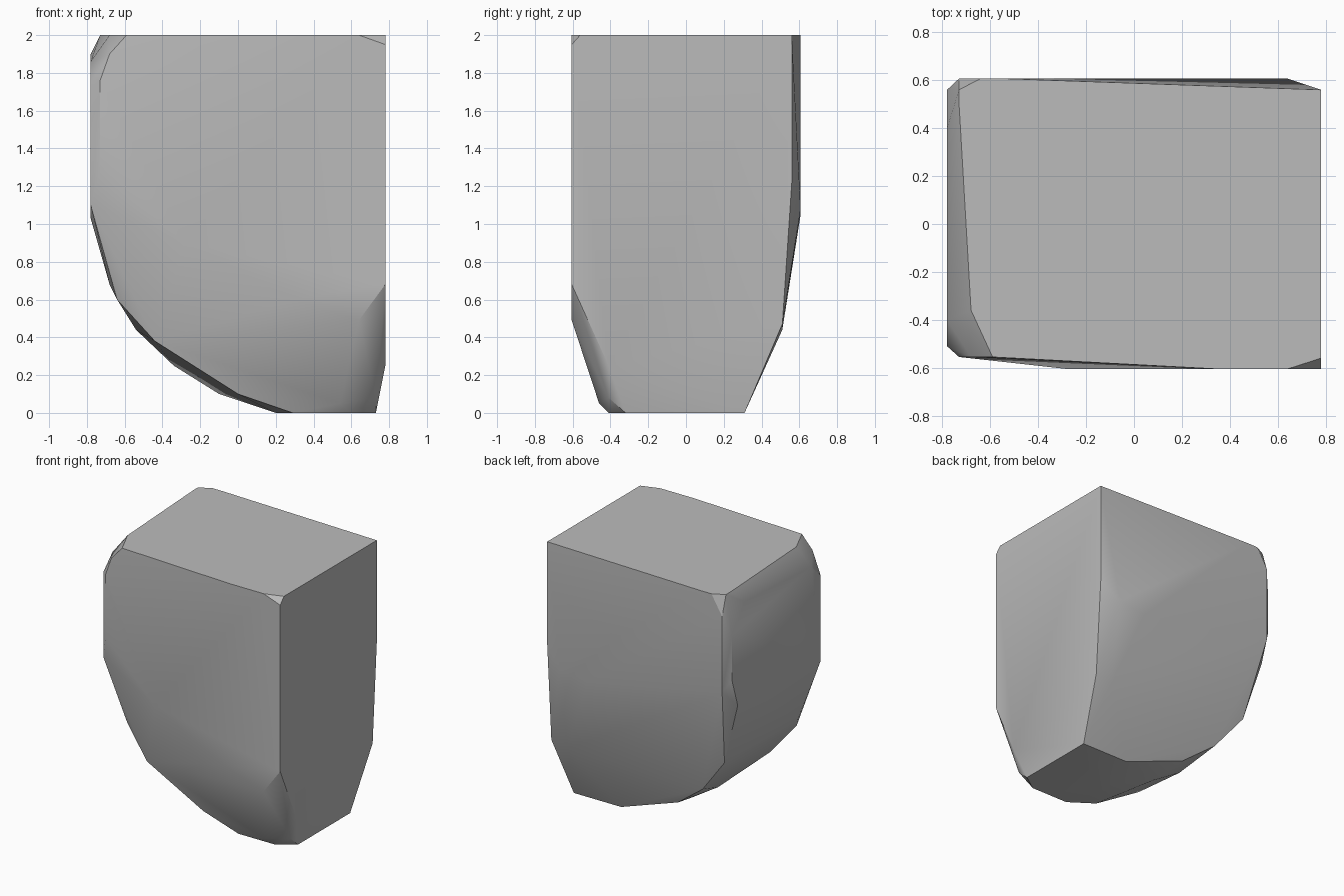
import bpy
import bmesh
import math

default_cube = bpy.data.objects.get("Cube")
if default_cube:
    bpy.data.objects.remove(default_cube, do_unlink=True)

# Extents of the block
RIGHT, LEFT = .78, -.78
FRONT, BACK = -.605, .607
TOP, GROUND = 2, 0


def on_x(x, outline):
    """Place a (y, z) outline on a side plane."""
    return [(x, y, z) for y, z in outline]


def on_y(y, outline):
    """Place an (x, z) outline on a front or back plane."""
    return [(x, y, z) for x, z in outline]


def on_z(z, outline):
    """Place an (x, y) outline on a level plane."""
    return [(x, y, z) for x, y in outline]


def stone_material(name, grey):
    material = bpy.data.materials.new(name)
    material.use_nodes = True
    colour = (grey, grey, grey, 1)
    material.diffuse_color = colour
    shader = material.node_tree.nodes["Principled BSDF"]
    shader.inputs["Base Color"].default_value = colour
    return material


def hull_object(name, points, material):
    """Wrap the outlines in one faceted convex skin."""
    bm = bmesh.new()
    for point in points:
        bm.verts.new(point)
    hull = bmesh.ops.convex_hull(bm, input=bm.verts[:])
    spare = set(hull["geom_interior"]) | set(hull["geom_unused"])
    inner = [v for v in spare if isinstance(v, bmesh.types.BMVert)]
    bmesh.ops.delete(bm, geom=inner, context="VERTS")
    bmesh.ops.dissolve_limit(bm, angle_limit=math.radians(1),
                             verts=bm.verts[:], edges=bm.edges[:])
    bmesh.ops.recalc_face_normals(bm, faces=bm.faces[:])
    mesh = bpy.data.meshes.new(name)
    bm.to_mesh(mesh)
    bm.free()
    mesh.materials.append(material)
    obj = bpy.data.objects.new(name, mesh)
    bpy.context.collection.objects.link(obj)
    return obj


# Flat top and small flat base
top = on_z(TOP, [(RIGHT, .56), (-.55, BACK), (-.64, BACK), (-.73, .56),
                 (-.73, .5), (-.68, -.36), (-.59, -.555), (.35, FRONT),
                 (.64, FRONT), (RIGHT, -.56)])
base = on_z(GROUND, [(.73, .31), (.33, .31), (.2, 0), (.2, -.19),
                     (.29, -.41), (.6, -.41), (.73, -.32)])

# Straight cut right side, rounded left side
right_side = on_x(RIGHT, [(FRONT, 1.95), (FRONT, .68), (-.41, .25),
                          (.51, .47), (.56, 1.22)])
left_side = on_x(LEFT, [(-.51, 1.75), (-.51, 1.1), (.1, 1.03), (.49, 1.14),
                        (.56, 1.36), (.56, 1.7), (.4, 1.9), (-.4, 1.86)])

# Front and back faces with a chipped front corner
front_face = on_y(FRONT, [(.64, .49), (.3, .6), (-.28, .9)])
front_corner = on_y(-.555, [(-.68, 1.9), (-.73, 1.76), (-.73, 1.28)])
back_face = on_y(BACK, [(.64, 1.08), (.41, 1.05), (-.73, 1.27), (-.73, 1.85)])

# Curved underside: front rim, keel and rear rim
front_rim = [(-.64, -.42, .6), (-.44, -.47, .38), (0, -.42, .1),
             (.54, -.46, .05), (.73, -.41, .08)]
keel = [(-.68, -.38, .68), (-.54, -.24, .44), (-.34, .1, .25), (-.1, .1, .1)]
rear_rim = [(-.64, .45, .65), (-.42, .4, .37), (-.17, .34, .18),
            (.22, .48, .47), (.64, .51, .44)]

stone = stone_material("grey stone", .5)
rock = hull_object("rock_block",
                   top + base + right_side + left_side + front_face
                   + front_corner + back_face + front_rim + keel + rear_rim,
                   stone)

# Soft facets with crisp corners
bpy.ops.object.select_all(action="DESELECT")
rock.select_set(True)
bpy.context.view_layer.objects.active = rock
bpy.ops.object.shade_smooth_by_angle(angle=math.radians(30))
